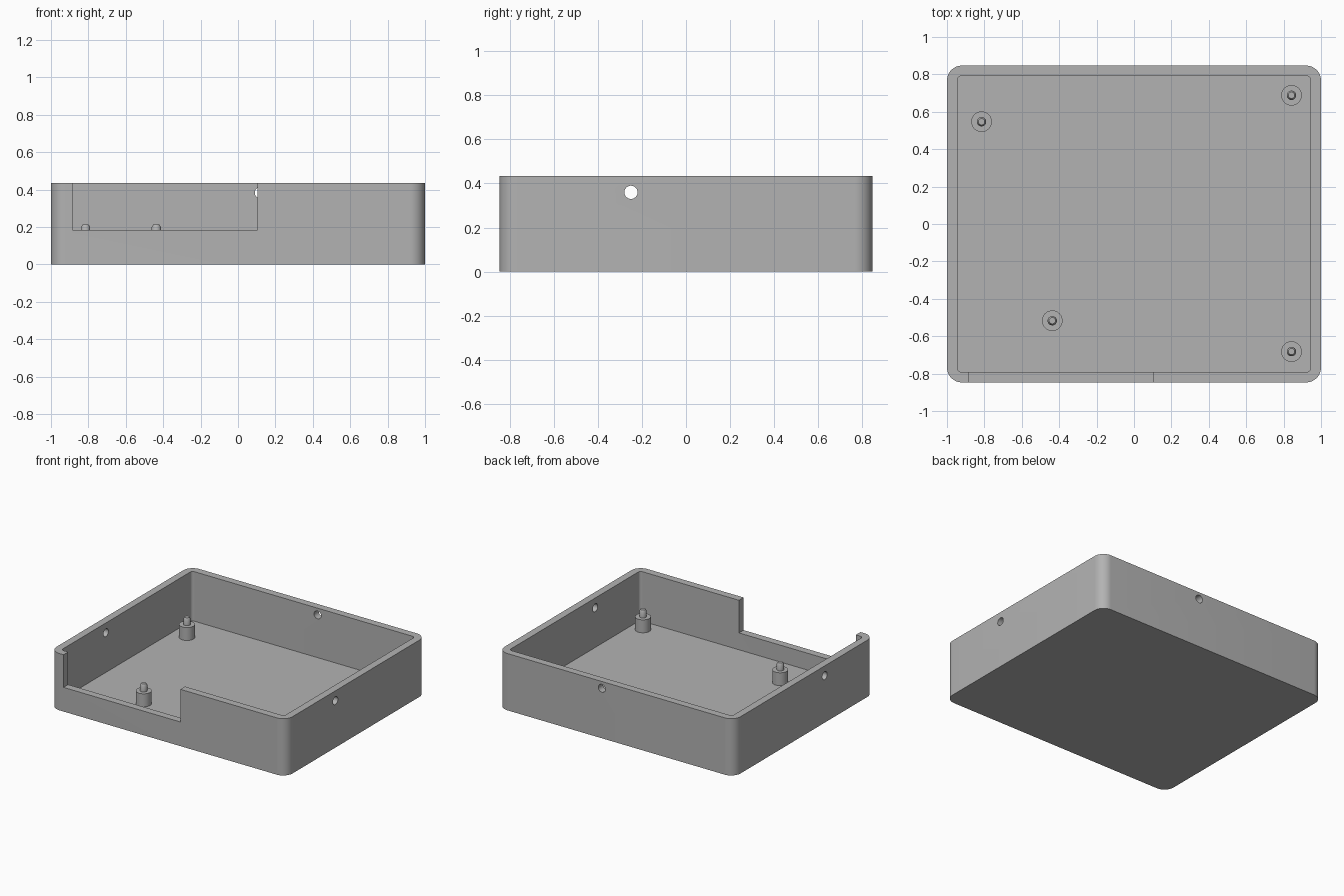
import bpy, bmesh, math

if "Cube" in bpy.data.objects:
    bpy.data.objects.remove(bpy.data.objects["Cube"], do_unlink=True)

HEIGHT, FLOOR = 0.435, 0.056

grey = bpy.data.materials.new("plain grey")
grey.use_nodes = True
colour = (0.45, 0.45, 0.45, 1)
grey.diffuse_color = colour
grey.node_tree.nodes["Principled BSDF"].inputs["Base Color"].default_value = colour


def finish(bm, name):
    bmesh.ops.recalc_face_normals(bm, faces=bm.faces)
    mesh = bpy.data.meshes.new(name)
    bm.to_mesh(mesh)
    bm.free()
    mesh.materials.append(grey)
    obj = bpy.data.objects.new(name, mesh)
    bpy.context.collection.objects.link(obj)
    return obj


def smooth(obj):
    bpy.ops.object.select_all(action="DESELECT")
    obj.select_set(True)
    bpy.context.view_layer.objects.active = obj
    bpy.ops.object.shade_smooth_by_angle(angle=math.radians(30))


def rounded_block(name, hx, hy, radius, z0, z1, steps=10):
    """Extruded rectangle with rounded vertical corners."""
    bm = bmesh.new()
    ring = []
    for q, (sx, sy) in enumerate([(1, 1), (-1, 1), (-1, -1), (1, -1)]):
        for i in range(steps + 1):
            a = math.pi / 2 * (q + i / steps)
            ring.append(bm.verts.new((sx * (hx - radius) + radius * math.cos(a),
                                      sy * (hy - radius) + radius * math.sin(a), z0)))
    base = bm.faces.new(ring)
    top = bmesh.ops.extrude_face_region(bm, geom=[base])["geom"]
    moved = [v for v in top if isinstance(v, bmesh.types.BMVert)]
    bmesh.ops.translate(bm, verts=moved, vec=(0, 0, z1 - z0))
    return finish(bm, name)


def lathe(name, profile, location, rotation=(0, 0, 0), segments=40):
    """Solid of revolution from (radius, height) points, capped at both ends."""
    bm = bmesh.new()
    rings = [[bm.verts.new((r * math.cos(2 * math.pi * i / segments),
                            r * math.sin(2 * math.pi * i / segments), z))
              for i in range(segments)] for r, z in profile]
    for low, high in zip(rings, rings[1:]):
        for i in range(segments):
            j = (i + 1) % segments
            bm.faces.new((low[i], low[j], high[j], high[i]))
    bm.faces.new(rings[0])
    bm.faces.new(rings[-1])
    obj = finish(bm, name)
    obj.location, obj.rotation_euler = location, rotation
    return obj


# Open tray shell
tray = rounded_block("tray", 1.0, 0.847, 0.08, 0, HEIGHT)

# Cutters: cavity, front opening, side and back screw holes
cutters = [rounded_block("cavity_cutter", 0.944, 0.791, 0.02, FLOOR, HEIGHT + 0.2)]

bm = bmesh.new()
bmesh.ops.create_cube(bm, size=1)
opening = finish(bm, "opening_cutter")
opening.scale = (0.99, 0.2, 0.4)
opening.location = (-0.39, -0.84, 0.385)
cutters.append(opening)

hole = [(0.03, -0.1), (0.03, 0.1)]
for side in (-1, 1):
    cutters.append(lathe("side_hole_cutter", hole, (side * 0.97, -0.25, 0.36),
                         (0, math.pi / 2, 0)))
cutters.append(lathe("back_hole_cutter", hole, (0.12, 0.82, 0.383), (math.pi / 2, 0, 0)))

for cutter in cutters:
    cutter.hide_render = True
    mod = tray.modifiers.new(cutter.name, "BOOLEAN")
    mod.operation, mod.solver, mod.object = "DIFFERENCE", "EXACT", cutter

bpy.context.view_layer.objects.active = tray
for mod in list(tray.modifiers):
    bpy.ops.object.modifier_apply(modifier=mod.name)
for cutter in cutters:
    bpy.data.objects.remove(cutter, do_unlink=True)
smooth(tray)

# Standoffs: thick post with a thin chamfered locating pin
post = [(0.055, FLOOR - 0.01), (0.055, 0.155), (0.025, 0.155),
        (0.025, 0.198), (0.017, 0.212)]
for name, x, y in [("back_right_standoff", -0.815, 0.547),
                   ("back_left_standoff", 0.842, 0.688),
                   ("front_right_standoff", -0.437, -0.517),
                   ("front_left_standoff", 0.842, -0.682)]:
    smooth(lathe(name, post, (x, y, 0)))
